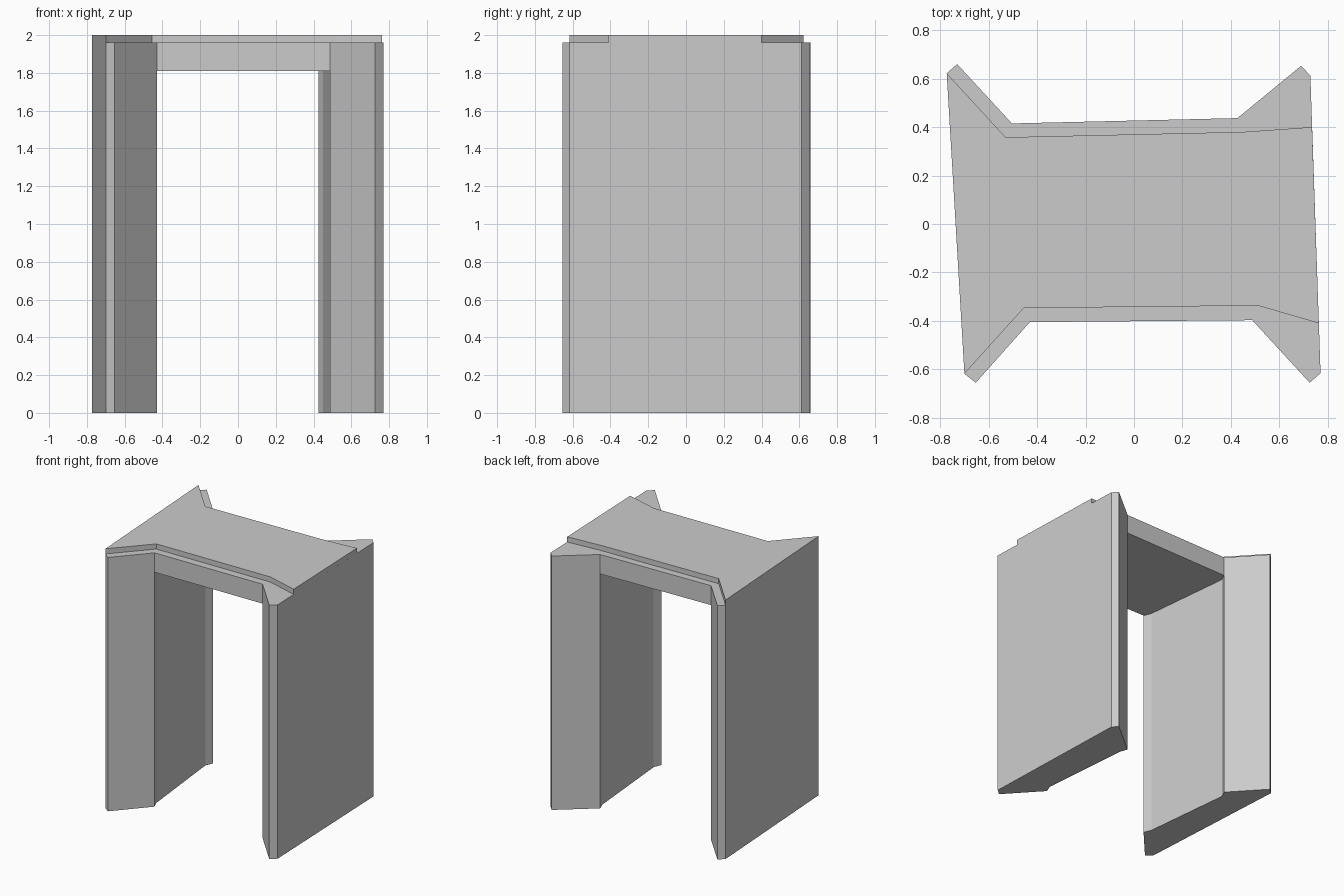
import bpy
import bmesh

old = bpy.data.objects.get("Cube")
if old:
    bpy.data.objects.remove(old, do_unlink=True)

grey = bpy.data.materials.new("light grey")
grey.use_nodes = True
colour = (0.6, 0.6, 0.6, 1)
grey.diffuse_color = colour
grey.node_tree.nodes["Principled BSDF"].inputs["Base Color"].default_value = colour


def prism(name, outline, bottom, top):
    """Extrude a flat plan outline between two heights."""
    bm = bmesh.new()
    face = bm.faces.new([bm.verts.new((x, y, bottom)) for x, y in outline])
    ext = bmesh.ops.extrude_face_region(bm, geom=[face])
    verts = [g for g in ext["geom"] if isinstance(g, bmesh.types.BMVert)]
    bmesh.ops.translate(bm, vec=(0, 0, top - bottom), verts=verts)
    bmesh.ops.recalc_face_normals(bm, faces=bm.faces)
    mesh = bpy.data.meshes.new(name)
    bm.to_mesh(mesh)
    bm.free()
    mesh.materials.append(grey)
    obj = bpy.data.objects.new(name, mesh)
    bpy.context.collection.objects.link(obj)
    return obj


LINTEL_Z, SLAB_Z, TOP_Z = 1.81, 1.96, 2.0

# Inner faces of the walls, with a small bevel at each end, front to back
right_inner = [(-.43, -.405), (-.455, -.347), (-.53, .358), (-.504, .415)]
left_inner = [(.488, -.397), (.512, -.337), (.45, .38), (.427, .437)]

# Outer faces with the splayed wing tips, back to front
right_outer = [(-.73, .66), (-.773, .622), (-.70, -.618), (-.653, -.655)]
left_outer = [(.69, .653), (.728, .612), (.77, -.616), (.725, -.655)]

# Side walls
prism("right_wall", right_inner + right_outer, 0, SLAB_Z)
prism("left_wall", left_inner + left_outer, 0, SLAB_Z)

# Beam spanning the opening
prism("lintel", right_inner + left_inner[::-1], LINTEL_Z, SLAB_Z)

# Thin raised slab on top, running out to the right corners
slab = (right_outer[1:3] + [right_inner[1]] + [left_inner[1]]
        + [(.763, -.41), (.735, .40)] + [left_inner[2]] + [right_inner[2]])
prism("roof_slab", slab, SLAB_Z, TOP_Z)
